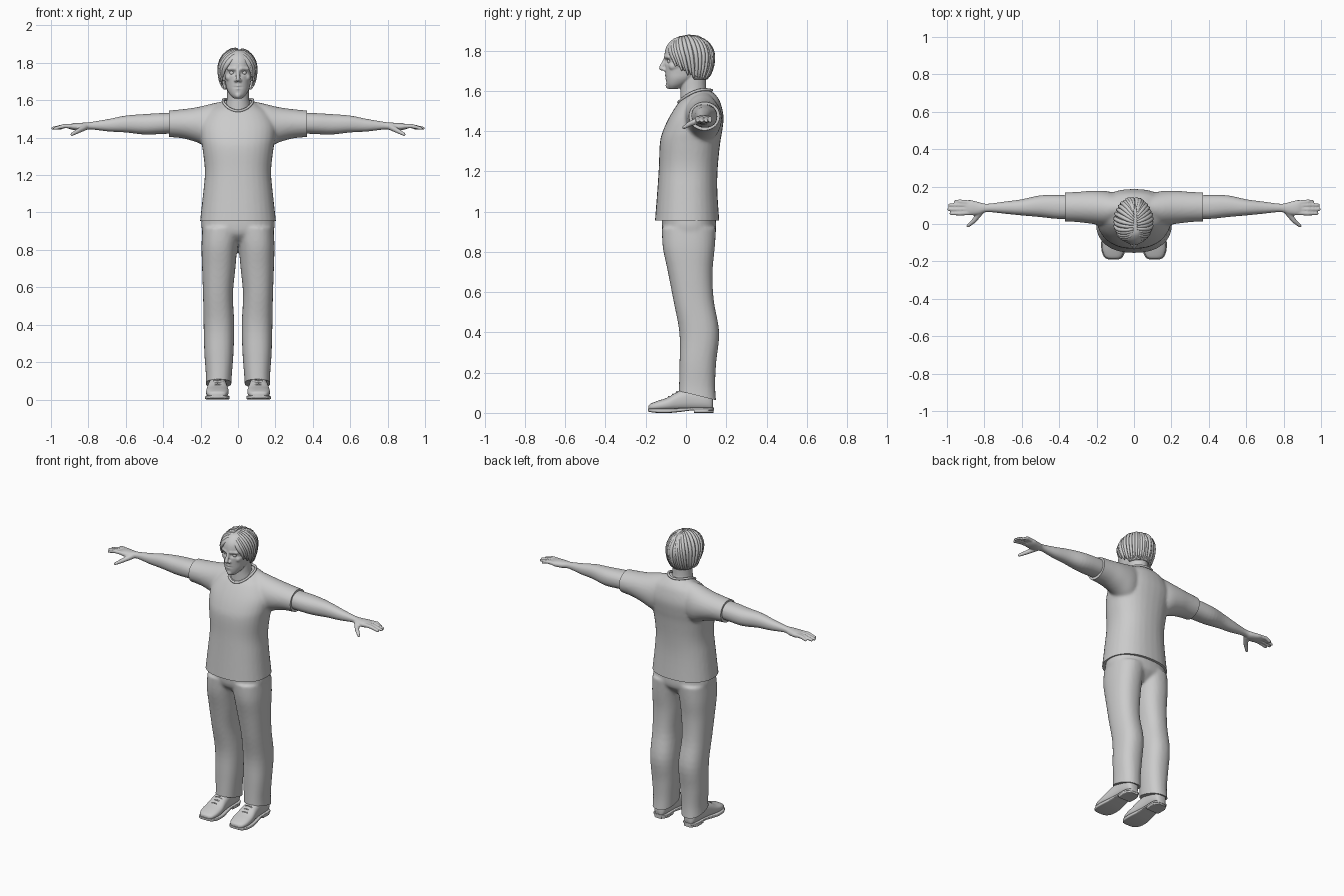
import bpy, bmesh
from math import sin, cos, pi, copysign, exp
from mathutils import Vector, Matrix

cube = bpy.data.objects.get("Cube")
if cube:
    bpy.data.objects.remove(cube, do_unlink=True)

grey = bpy.data.materials.new("plain_grey")
grey.use_nodes = True
grey.diffuse_color = (0.6, 0.6, 0.6, 1)
grey.node_tree.nodes["Principled BSDF"].inputs["Base Color"].default_value = (0.6, 0.6, 0.6, 1)


def add_object(name, data):
    ob = bpy.data.objects.new(name, data)
    bpy.context.collection.objects.link(ob)
    data.materials.clear()
    data.materials.append(grey)
    return ob


def finish(name, bm):
    bmesh.ops.recalc_face_normals(bm, faces=bm.faces)
    for f in bm.faces:
        f.smooth = True
    me = bpy.data.meshes.new(name)
    bm.to_mesh(me)
    bm.free()
    me.set_sharp_from_angle(angle=0.9)
    return add_object(name, me)


def catmull(p0, p1, p2, p3, t):
    return [0.5 * (2*b + (c - a)*t + (2*a - 5*b + 4*c - d)*t*t + (3*b - a - 3*c + d)*t**3)
            for a, b, c, d in zip(p0, p1, p2, p3)]


def loft(bm, axis, rings, power=2.0, sides=32, sub=4):
    """Skin over rings (position, min and max of first axis, min and max of second)."""
    ext = [rings[0], *rings, rings[-1]]
    fine = [catmull(*ext[i:i + 4], k / sub) for i in range(len(rings) - 1) for k in range(sub)]
    fine.append(rings[-1])
    loops = []
    for t, a0, a1, b0, b1 in fine:
        loop = []
        for k in range(sides):
            c, s = cos(2*pi*k/sides), sin(2*pi*k/sides)
            a = (a0 + a1)/2 + (a1 - a0)/2 * copysign(abs(c)**(2/power), c)
            b = (b0 + b1)/2 + (b1 - b0)/2 * copysign(abs(s)**(2/power), s)
            loop.append(bm.verts.new({"x": (t, a, b), "y": (a, t, b), "z": (a, b, t)}[axis]))
        loops.append(loop)
    for lo, hi in zip(loops, loops[1:]):
        for k in range(sides):
            n = (k + 1) % sides
            bm.faces.new((lo[k], lo[n], hi[n], hi[k]))
    bm.faces.new(loops[0])
    bm.faces.new(loops[-1])


def ball(bm, p, r, scale=(1, 1, 1)):
    m = Matrix.Translation(p) @ Matrix.Diagonal((*scale, 1))
    bmesh.ops.create_uvsphere(bm, u_segments=16, v_segments=10, radius=r, matrix=m)


def sausage(bm, p, q, r0, r1, n=8):
    for k in range(n + 1):
        ball(bm, Vector(p).lerp(Vector(q), k/n), r0 + (r1 - r0)*k/n)


def mirror(bm):
    geo = bmesh.ops.duplicate(bm, geom=bm.verts[:] + bm.edges[:] + bm.faces[:])["geom"]
    for v in geo:
        if isinstance(v, bmesh.types.BMVert):
            v.co.x *= -1
    bmesh.ops.reverse_faces(bm, faces=[f for f in geo if isinstance(f, bmesh.types.BMFace)])


def fuse(name, bm, voxel, smooth, cuts=(), dents=()):
    """Blend overlapping shells into one skin, trim it with planes, press dents in y."""
    ob = finish(name + "_blend", bm)
    rm = ob.modifiers.new("blend", "REMESH")
    rm.mode, rm.voxel_size = "VOXEL", voxel
    sm = ob.modifiers.new("soften", "SMOOTH")
    sm.factor, sm.iterations = 0.5, smooth
    deps = bpy.context.evaluated_depsgraph_get()
    me = bpy.data.meshes.new_from_object(ob.evaluated_get(deps))
    bpy.data.objects.remove(ob, do_unlink=True)
    bm = bmesh.new()
    bm.from_mesh(me)
    bpy.data.meshes.remove(me)
    for co, no in cuts:
        cut = bmesh.ops.bisect_plane(bm, geom=bm.verts[:] + bm.edges[:] + bm.faces[:],
                                     plane_co=co, plane_no=no, clear_outer=True)
        edges = [e for e in cut["geom_cut"] if isinstance(e, bmesh.types.BMEdge)]
        bmesh.ops.holes_fill(bm, edges=edges, sides=0)
    for centre, size, push in dents:
        for v in bm.verts:
            d = [(a - b)/s for a, b, s in zip(v.co, centre, size)]
            v.co.y += push * exp(-sum(x*x for x in d))
    return finish(name, bm)


def tubes(name, paths, depth, cyclic=False, taper=False):
    cu = bpy.data.curves.new(name, "CURVE")
    cu.dimensions, cu.bevel_depth, cu.bevel_resolution = "3D", depth, 2
    cu.use_fill_caps = True
    for path in paths:
        sp = cu.splines.new("POLY")
        sp.points.add(len(path) - 1)
        sp.use_cyclic_u, sp.use_smooth = cyclic, True
        for i, p in enumerate(path):
            sp.points[i].co = (*p, 1)
            if taper:
                sp.points[i].radius = 0.25 + 0.75*sin(pi*(0.15 + 0.8*i/(len(path) - 1)))
    return add_object(name, cu)


def other_side(ob, name):
    me = ob.data.copy()
    me.transform(Matrix.Diagonal((-1, 1, 1, 1)))
    me.flip_normals()
    return add_object(name, me)


# Shirt: sleeves blended into the torso, then trimmed at the hems
bm = bmesh.new()
loft(bm, "x", [(.06, .03, .15, 1.35, 1.6), (.14, -.01, .175, 1.34, 1.582), (.22, 0, .178, 1.375, 1.563),
               (.3, .01, .172, 1.397, 1.552), (.4, .015, .168, 1.405, 1.543)])
mirror(bm)
loft(bm, "z", [(.92, -.207, .207, -.157, .168), (1.1, -.187, .187, -.143, .156), (1.22, -.177, .177, -.135, .158),
               (1.34, -.19, .19, -.13, .17), (1.4, -.2, .2, -.115, .18), (1.47, -.2, .2, -.083, .187),
               (1.54, -.16, .16, -.038, .172), (1.575, -.11, .11, 0, .152), (1.6, -.075, .075, .03, .125)], 2.3)
fuse("shirt", bm, .009, 6, [((0, 0, .955), (0, 0, -1)), ((.37, 0, 0), (1, 0, 0)), ((-.37, 0, 0), (-1, 0, 0))])
ring = [2*pi*k/40 for k in range(40)]
tubes("collar", [[(.08*sin(a), .045 - .082*cos(a), 1.573 - .03*cos(a) + .024*sin(a)**2) for a in ring]], .007, True)

# Trousers: two legs blended into the hips, cuffs cut on a slope
bm = bmesh.new()
loft(bm, "z", [(.04, .038, .175, -.04, .152), (.13, .033, .172, -.035, .145), (.25, .024, .18, -.032, .15),
               (.4, .02, .184, -.033, .165), (.56, .027, .187, -.063, .138), (.7, .014, .192, -.09, .132),
               (.82, .002, .195, -.115, .143), (.92, -.02, .19, -.12, .15)], 2.3)
mirror(bm)
loft(bm, "z", [(.83, -.05, .05, -.05, .09), (.87, -.15, .15, -.1, .13), (.91, -.194, .194, -.118, .15),
               (1, -.19, .19, -.12, .145)], 2.3)
fuse("trousers", bm, .009, 5, [((0, .06, .085), (0, -.25, -1))])

# Arms and hands
bm = bmesh.new()
loft(bm, "x", [(.3, .03, .15, 1.425, 1.535), (.4, .027, .155, 1.42, 1.532), (.5, .037, .153, 1.417, 1.526),
               (.6, .046, .132, 1.428, 1.518), (.69, .055, .12, 1.433, 1.5), (.785, .064, .108, 1.444, 1.484),
               (.83, .05, .117, 1.438, 1.48), (.875, .046, .128, 1.44, 1.478), (.905, .052, .125, 1.448, 1.47)], 2.2)
for y, tip in ((.056, .978), (.079, .99), (.101, .985), (.12, .955)):
    knuckle = (.93, y, 1.462)
    sausage(bm, (.88, y*.85 + .012, 1.461), knuckle, .0125, .0115)
    sausage(bm, knuckle, (tip, y, 1.45), .0115, .009)
sausage(bm, (.82, .065, 1.455), (.855, .018, 1.436), .017, .013)
sausage(bm, (.855, .018, 1.436), (.887, -.01, 1.418), .013, .009)
arm = fuse("left_arm", bm, .005, 2)
other_side(arm, "right_arm")

# Head and neck with brows, ears, nose, lips and chin
bm = bmesh.new()
sausage(bm, (.016, -.099, 1.768), (.05, -.084, 1.768), .012, .01)
sausage(bm, (.01, -.108, 1.706), (.014, -.108, 1.705), .009, .008, 2)
sausage(bm, (.046, -.066, 1.722), (.054, -.04, 1.727), .02, .018)
ball(bm, (.078, .015, 1.73), .03, (.35, .6, 1))
mirror(bm)
loft(bm, "z", [(1.61, -.022, .022, -.085, -.04), (1.63, -.043, .043, -.095, 0), (1.66, -.06, .06, -.1, .05),
               (1.69, -.067, .067, -.103, .09), (1.73, -.073, .073, -.105, .11), (1.78, -.077, .077, -.107, .12),
               (1.825, -.07, .07, -.095, .11), (1.86, -.045, .045, -.06, .08), (1.87, -.02, .02, -.02, .04)], 2.2)
loft(bm, "z", [(1.5, -.06, .06, -.03, .1), (1.56, -.067, .067, -.028, .112), (1.61, -.059, .059, -.028, .1),
               (1.7, -.058, .058, -.03, .1)])
sausage(bm, (0, -.104, 1.76), (0, -.122, 1.713), .008, .0125)
for z, y in ((1.676, -.098), (1.663, -.096)):
    sausage(bm, (-.02, y + .005, z), (0, y, z), .005, .008)
    sausage(bm, (0, y, z), (.02, y + .005, z), .008, .005)
ball(bm, (0, -.084, 1.627), .018)
dents = [((s*.032, -.1, 1.748), (.018, .04, .011), .014) for s in (1, -1)]
dents.append(((0, -.1, 1.6695), (.022, .03, .004), .004))
fuse("head", bm, .0045, 3, dents=dents)

# Eyes
bm = bmesh.new()
ball(bm, (.032, -.079, 1.747), .0135)
eye = finish("left_eye", bm)
other_side(eye, "right_eye")

# Hair: a cap with the face cut away, and swept locks on both sides of a parting
centre = Vector((-.003, .015, 1.765))


def on_scalp(d, grow=1.0):
    d = d.normalized()
    return centre + Vector((d.x*.098, d.y*.12, d.z*(.107 if d.z > 0 else .17))) * grow


bm = bmesh.new()
bmesh.ops.create_uvsphere(bm, u_segments=48, v_segments=32, radius=1)
for v in bm.verts:
    v.co = on_scalp(v.co)
bare = [v for v in bm.verts if v.co.z < 1.652 or (v.co.y < .03 and v.co.z < 1.732 - .75*v.co.y)]
bmesh.ops.delete(bm, geom=bare, context="VERTS")
cap = finish("hair_cap", bm)
shell = cap.modifiers.new("thickness", "SOLIDIFY")
shell.thickness = .012

locks = []
count = 17
for side in (1, -1):
    for k in range(count):
        f = k/(count - 1)
        start = Vector((side*.1 + .1, -.8 + 1.5*f, 1.0 - .35*abs(f - .5)))
        a = pi*(.27 + .7*f)
        drop = -.1 - .58*min(1, f*2.2) - .08*(k % 2)
        end = Vector((side*sin(a), -cos(a), drop))
        locks.append([on_scalp(start.normalized().lerp(end.normalized(), i/14), .985 + .012*(k % 3))
                      for i in range(15)])
tubes("hair_locks", locks, .0115, taper=True)

# Shoes: upper, sole, heel and laces
bm = bmesh.new()
loft(bm, "y", [(-.186, .085, .135, .015, .036), (-.175, .066, .155, .012, .046), (-.14, .053, .169, .01, .06),
               (-.09, .05, .17, .01, .077), (-.04, .057, .163, .01, .106), (.02, .062, .156, .012, .125),
               (.09, .064, .152, .012, .12), (.125, .073, .142, .012, .1), (.135, .09, .125, .02, .08)], 2.5)
shoe = finish("left_shoe", bm)
bm = bmesh.new()
loft(bm, "y", [(-.19, .085, .135, .008, .022), (-.178, .062, .158, .004, .022), (-.14, .047, .174, 0, .022),
               (-.08, .046, .174, 0, .022), (-.02, .056, .164, .006, .024), (.03, .06, .158, .012, .026),
               (.1, .058, .158, .012, .026), (.128, .07, .145, .012, .026), (.138, .09, .125, .012, .026)], 6)
loft(bm, "y", [(.04, .062, .156, 0, .02), (.1, .06, .157, 0, .02), (.136, .082, .133, 0, .02)], 6)
sole = finish("left_sole", bm)
other_side(shoe, "right_shoe")
other_side(sole, "right_sole")
laces = [[(s*(.11 + .03*t), y, z - .012*t*t) for t in (-1, -.5, 0, .5, 1)]
         for s in (1, -1) for y, z in ((-.085, .081), (-.065, .092), (-.045, .106))]
tubes("laces", laces, .004)
